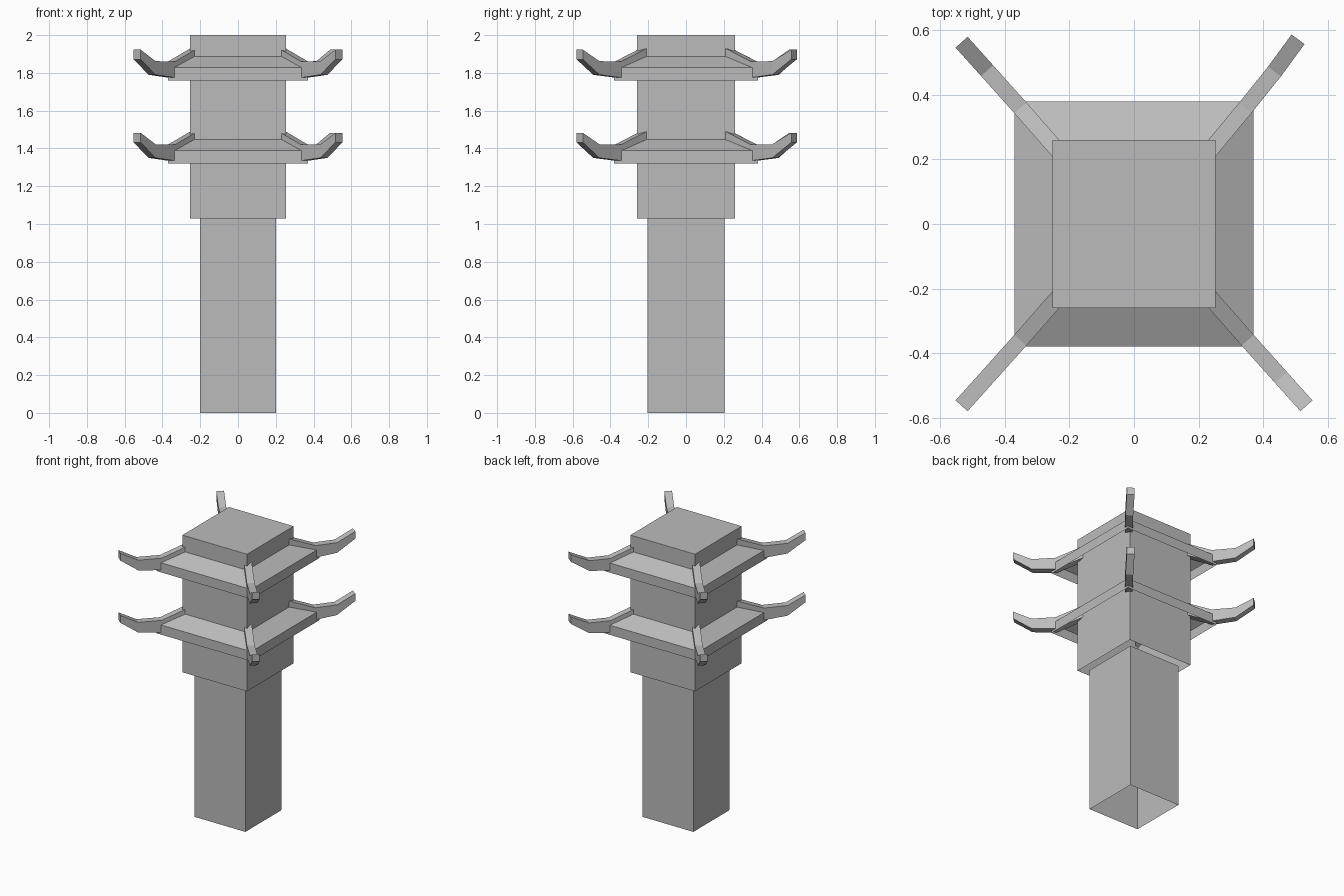
import bpy
import bmesh
from mathutils import Vector

cube = bpy.data.objects.get("Cube")
if cube:
    bpy.data.objects.remove(cube, do_unlink=True)

stone = bpy.data.materials.new("grey_stone")
stone.use_nodes = True
GREY = (0.5, 0.5, 0.5, 1)
stone.diffuse_color = GREY
stone.node_tree.nodes["Principled BSDF"].inputs["Base Color"].default_value = GREY


def add_loft(name, rings, cap_start=False, cap_end=False):
    """Skin a row of four-point rings into a flat-shaded mesh."""
    bm = bmesh.new()
    loops = [[bm.verts.new(p) for p in ring] for ring in rings]
    for a, b in zip(loops, loops[1:]):
        for i in range(4):
            j = (i + 1) % 4
            bm.faces.new((a[i], a[j], b[j], b[i]))
    if cap_start:
        bm.faces.new(loops[0][::-1])
    if cap_end:
        bm.faces.new(loops[-1])
    bmesh.ops.recalc_face_normals(bm, faces=bm.faces)
    mesh = bpy.data.meshes.new(name)
    bm.to_mesh(mesh)
    bm.free()
    mesh.materials.append(stone)
    obj = bpy.data.objects.new(name, mesh)
    bpy.context.collection.objects.link(obj)
    return obj


def rect(hx, hy, z):
    return [(-hx, -hy, z), (hx, -hy, z), (hx, hy, z), (-hx, hy, z)]


def add_horn(name, path, heights, sx, sy, base, width=0.05):
    """Upturned ridge beam running out along a roof corner."""
    points = [Vector((x * sx, y * sy, 0)) for x, y in path]
    rings = []
    for i, p in enumerate(points):
        along = points[min(i + 1, len(points) - 1)] - points[max(i - 1, 0)]
        side = Vector((-along.y, along.x, 0)).normalized() * width / 2
        low, high = (Vector((0, 0, base + h)) for h in heights[i])
        rings.append([p - side + low, p + side + low, p + side + high, p - side + high])
    add_loft(name, rings, True, True)


# Hollow shaft and wider tower block, both open underneath
add_loft("shaft", [rect(0.2, 0.203, 0), rect(0.2, 0.203, 1.03)], cap_end=True)
add_loft("tower_block", [rect(0.253, 0.26, 1.03), rect(0.253, 0.26, 2)], cap_end=True)

# Ridge plan, with the back left ridge bent slightly inward
PLAN = [(0.225, 0.215), (0.352, 0.36), (0.455, 0.475), (0.534, 0.563)]
BENT_PLAN = [(0.225, 0.215), (0.345, 0.36), (0.435, 0.472), (0.508, 0.572)]
# Underside and top of the ridge above the eave
HEIGHTS = [(0.09, 0.175), (0.015, 0.1), (0.03, 0.102), (0.112, 0.163)]

# Two roofs: eave band, slope and four corner ridges
for label, base in (("lower", 1.32), ("upper", 1.76)):
    add_loft(label + "_roof", [rect(0.37, 0.38, base), rect(0.37, 0.38, base + 0.068),
                               rect(0.253, 0.26, base + 0.127)])
    for depth, sy in (("front", -1), ("back", 1)):
        for hand, sx in (("left", 1), ("right", -1)):
            plan = BENT_PLAN if (depth, hand) == ("back", "left") else PLAN
            add_horn(f"{label}_{depth}_{hand}_ridge", plan, HEIGHTS, sx, sy, base)
